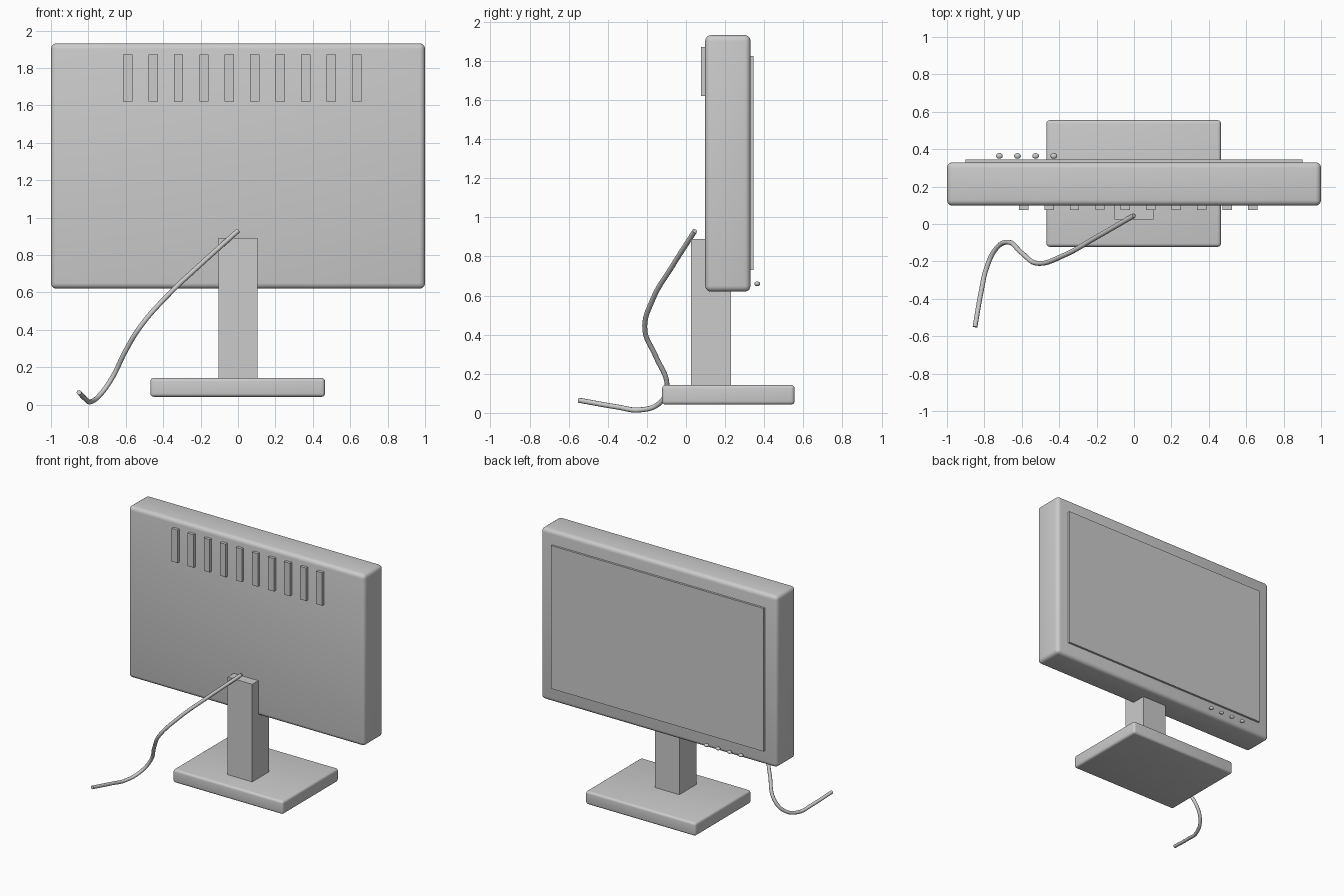
import bpy
from mathutils import Vector

if "Cube" in bpy.data.objects:
    bpy.data.objects.remove(bpy.data.objects["Cube"])


def box(name, lo, hi, bevel=0.0):
    """Box between two corners, with optional rounded edges."""
    lo, hi = Vector(lo), Vector(hi)
    bpy.ops.mesh.primitive_cube_add(size=1, location=(lo + hi) / 2)
    ob = bpy.context.object
    ob.name = name
    ob.scale = hi - lo
    bpy.ops.object.transform_apply(location=False, rotation=False, scale=True)
    if bevel:
        mod = ob.modifiers.new("Bevel", "BEVEL")
        mod.width = bevel
        mod.segments = 4
        bpy.ops.object.modifier_apply(modifier=mod.name)
        bpy.ops.object.shade_smooth_by_angle()
    return ob


# Monitor casing and raised screen panel
box("casing", (-1, 0.098, 0.62), (1, 0.33, 1.932), 0.03)
box("screen", (-0.9, 0.31, 0.73), (0.9, 0.346, 1.825))

# Stand
box("neck", (-0.105, 0.025, 0.12), (0.103, 0.23, 0.89))
box("base", (-0.468, -0.122, 0.042), (0.465, 0.555, 0.143), 0.018)

# Vent ribs across the back
for i in range(10):
    x = -0.59 + 0.136 * i
    box(f"vent_{i + 1}", (x - 0.025, 0.076, 1.62), (x + 0.025, 0.12, 1.872))

# Small oval buttons below the screen
for i in range(4):
    bpy.ops.mesh.primitive_uv_sphere_add(
        segments=24, ring_count=12, radius=1, location=(-0.72 + 0.097 * i, 0.364, 0.66))
    button = bpy.context.object
    button.name = f"button_{i + 1}"
    button.scale = (0.018, 0.015, 0.012)
    bpy.ops.object.transform_apply(location=False, rotation=False, scale=True)
    bpy.ops.object.shade_smooth()

# Power cable trailing from the back of the casing
path = [(0, 0.045, 0.93), (-0.2, -0.07, 0.75), (-0.38, -0.17, 0.58),
        (-0.52, -0.21, 0.42), (-0.6, -0.155, 0.29), (-0.675, -0.097, 0.14),
        (-0.74, -0.135, 0.05), (-0.79, -0.24, 0.015), (-0.815, -0.35, 0.03),
        (-0.85, -0.55, 0.065)]
curve = bpy.data.curves.new("cable", "CURVE")
curve.dimensions = "3D"
curve.bevel_depth = 0.013
curve.bevel_resolution = 3
curve.resolution_u = 8
curve.use_fill_caps = True
spline = curve.splines.new("BEZIER")
spline.bezier_points.add(len(path) - 1)
for point, co in zip(spline.bezier_points, path):
    point.co = co
    point.handle_left_type = point.handle_right_type = "AUTO"
cable = bpy.data.objects.new("cable", curve)
bpy.context.collection.objects.link(cable)
